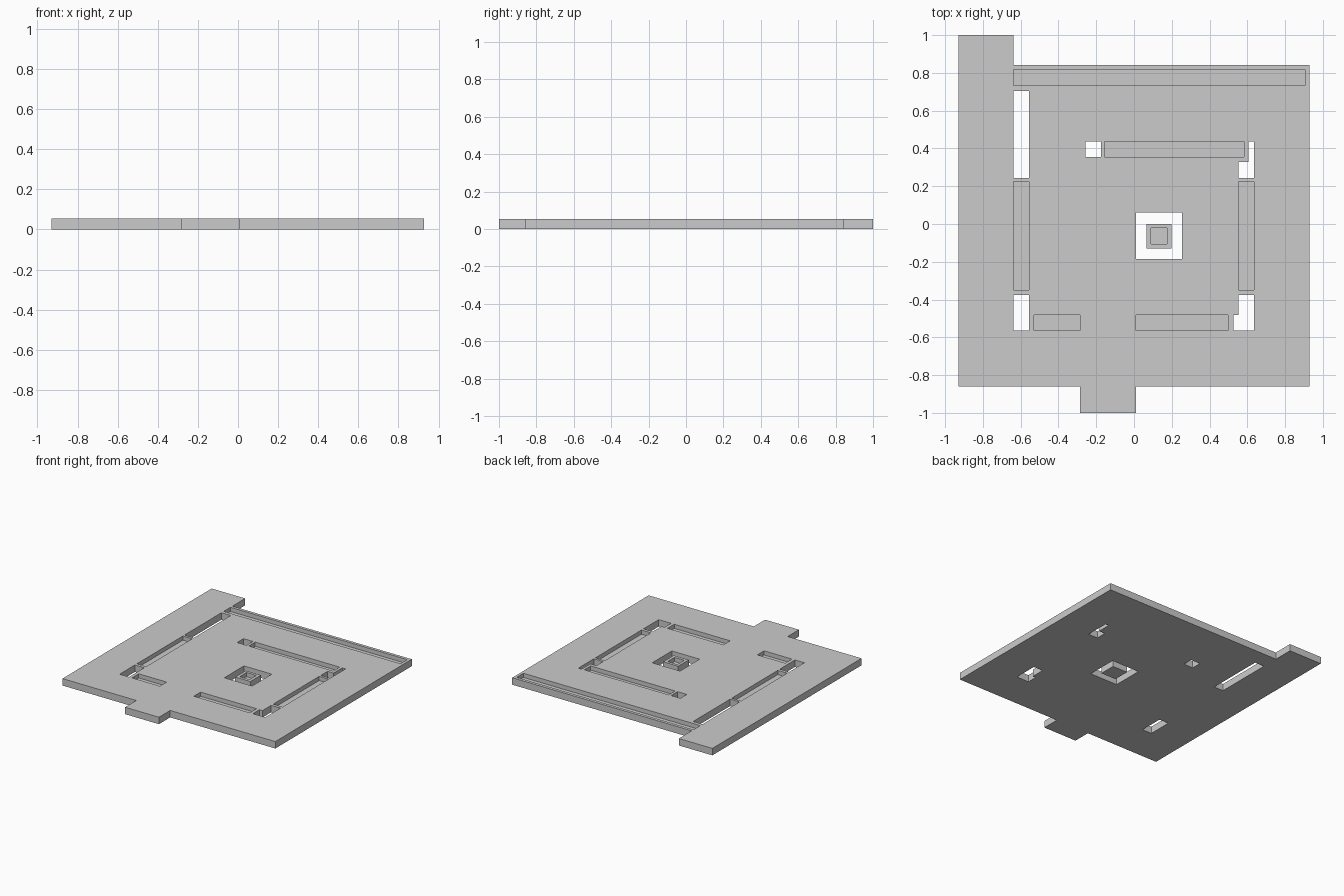
import bpy, bmesh

if "Cube" in bpy.data.objects:
    bpy.data.objects.remove(bpy.data.objects["Cube"])

TOP = 0.055      # plate thickness
FLOOR = 0.022    # height of the pocket floors


def prism(name, pts, z0, z1):
    """Extrude a counter-clockwise outline from z0 to z1."""
    bm = bmesh.new()
    face = bm.faces.new([bm.verts.new((x, y, z0)) for x, y in pts])
    ext = bmesh.ops.extrude_face_region(bm, geom=[face])
    verts = [v for v in ext["geom"] if isinstance(v, bmesh.types.BMVert)]
    bmesh.ops.translate(bm, verts=verts, vec=(0, 0, z1 - z0))
    bmesh.ops.recalc_face_normals(bm, faces=bm.faces)
    mesh = bpy.data.meshes.new(name)
    bm.to_mesh(mesh)
    bm.free()
    obj = bpy.data.objects.new(name, mesh)
    bpy.context.collection.objects.link(obj)
    return obj


def rect(x0, x1, y0, y1):
    return [(x0, y0), (x1, y0), (x1, y1), (x0, y1)]


def cut(target, pts, z0):
    """Cut an outline out of the target, from z0 up through the top."""
    cutter = prism("cutter", pts, z0, 0.2)
    cutter.hide_render = True
    mod = target.modifiers.new("cut", "BOOLEAN")
    mod.operation = "DIFFERENCE"
    mod.solver = "EXACT"
    mod.object = cutter
    bpy.context.view_layer.objects.active = target
    bpy.ops.object.modifier_apply(modifier=mod.name)
    bpy.data.objects.remove(cutter)


# Base plate with a back corner tab and a front tab
plate = prism("base_plate", [
    (-0.93, -0.86), (-0.285, -0.86), (-0.285, -1), (0.01, -1), (0.01, -0.86),
    (0.928, -0.86), (0.928, 0.841), (-0.638, 0.841), (-0.638, 1), (-0.93, 1)], 0, TOP)

# Openings right through the plate
openings = [
    rect(-0.638, -0.556, 0.244, 0.705),
    rect(-0.638, -0.556, -0.565, -0.375),
    rect(-0.257, -0.175, 0.356, 0.436),
    rect(0.01, 0.253, -0.185, 0.06),
    [(0.552, 0.244), (0.634, 0.244), (0.634, 0.436), (0.605, 0.436), (0.605, 0.328), (0.552, 0.328)],
    [(0.526, -0.565), (0.634, -0.565), (0.634, -0.375), (0.552, -0.375), (0.552, -0.483), (0.526, -0.483)],
]
for pts in openings:
    cut(plate, pts, -0.1)

# Blind pockets in the upper face
pockets = [
    (-0.638, 0.905, 0.733, 0.817),
    (-0.638, -0.556, -0.35, 0.224),
    (0.552, 0.634, -0.35, 0.224),
    (-0.155, 0.583, 0.356, 0.436),
    (-0.53, -0.286, -0.565, -0.481),
    (0.01, 0.498, -0.565, -0.481),
]
for p in pockets:
    cut(plate, rect(*p), FLOOR)

# Small open tray standing free in the central opening
tray = prism("centre_tray", rect(0.067, 0.199, -0.13, 0.001), 0, TOP)
cut(tray, rect(0.089, 0.175, -0.106, -0.021), FLOOR)
